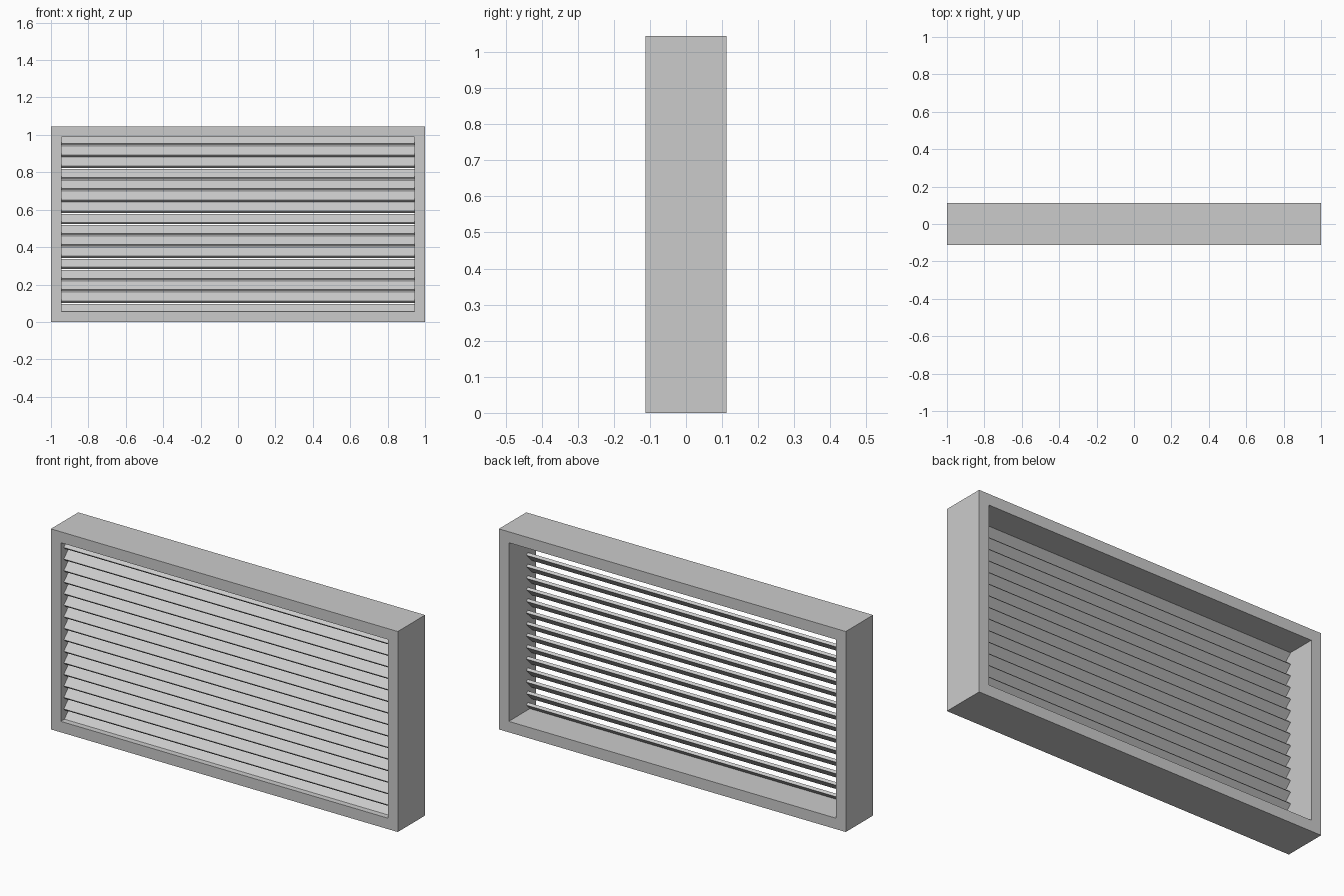
import bpy
import bmesh
from math import radians
from mathutils import Matrix

if "Cube" in bpy.data.objects:
    bpy.data.objects.remove(bpy.data.objects["Cube"])

W, H, D = 1.0, 1.045, 0.1125   # half width, height, half depth
B = 0.057                      # frame border
PITCH, COUNT = 0.0601, 16


def add_object(name, bm):
    bmesh.ops.recalc_face_normals(bm, faces=bm.faces)
    mesh = bpy.data.meshes.new(name)
    bm.to_mesh(mesh)
    bm.free()
    obj = bpy.data.objects.new(name, mesh)
    bpy.context.collection.objects.link(obj)
    return obj


# rectangular frame: mitred ring of four sides
bm = bmesh.new()


def loop(inset, y):
    x, lo, hi = W - inset, inset, H - inset
    return [bm.verts.new((a, y, b)) for a, b in ((-x, lo), (x, lo), (x, hi), (-x, hi))]


rings = [loop(0, -D), loop(0, D), loop(B, D), loop(B, -D)]
for r in range(4):
    a, b = rings[r], rings[(r + 1) % 4]
    for i in range(4):
        j = (i + 1) % 4
        bm.faces.new((a[i], a[j], b[j], b[i]))
add_object("frame", bm)

# tilted louvre slats, low edge at the front, ends let into the frame
for k in range(COUNT):
    bm = bmesh.new()
    bmesh.ops.create_cube(bm, size=1, matrix=Matrix.Translation((0, -0.06, 0.069 + k * PITCH))
                          @ Matrix.Rotation(radians(45), 4, 'X')
                          @ Matrix.Diagonal((2 * (W - B) + 0.01, 0.063, 0.015, 1)))
    add_object(f"slat_{k + 1:02d}", bm)
